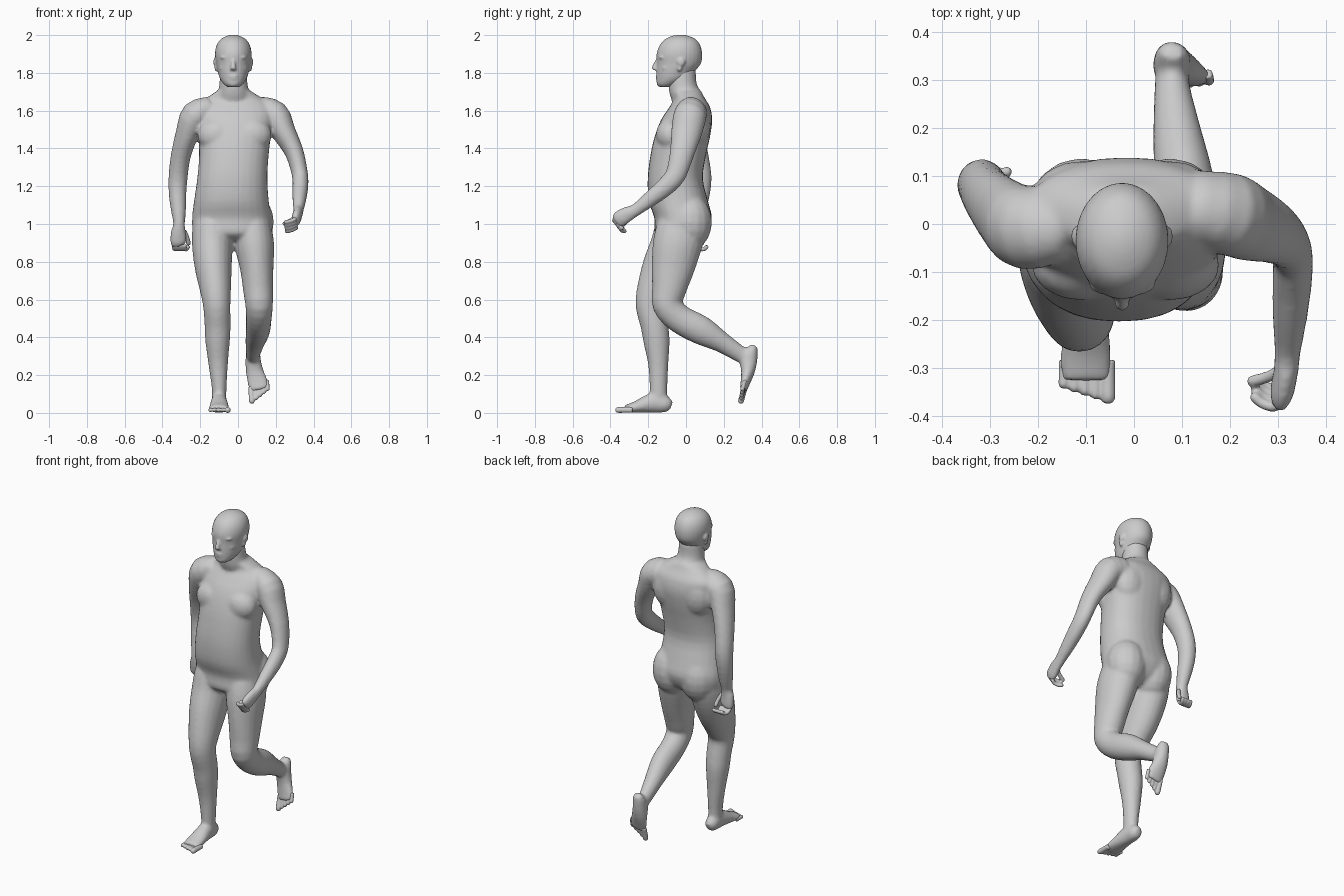
import bpy, bmesh
from math import sin, cos, pi
from mathutils import Vector, Matrix

def spline(a, b, c, d, t):
    return 0.5 * (2*b + (c-a)*t + (2*a-5*b+4*c-d)*t*t + (3*b-a-3*c+d)*t**3)

def tube(bm, rings, side=(1, 0, 0), flat=False, n=20, box=1.0, steps=3):
    """Loft ellipses (x, y, z, half width along side, half depth) along a smooth path."""
    R = [rings[0]] + list(rings) + [rings[-1]]
    pts = [[spline(*v, s/steps) for v in zip(*R[i:i+4])]
           for i in range(len(rings)-1) for s in range(steps)] + [list(rings[-1])]
    P = [Vector(p[:3]) for p in pts]
    loops = []
    for i, p in enumerate(pts):
        t = Vector((0, 0, 1)) if flat else (P[min(i+1, len(P)-1)] - P[max(i-1, 0)]).normalized()
        u = Vector(side)
        u = (u - t * u.dot(t)).normalized()
        w = t.cross(u)
        ring = []
        for k in range(n):
            c, s = cos(2*pi*k/n), sin(2*pi*k/n)
            c, s = (abs(c)**box * (1 if c > 0 else -1), abs(s)**box * (1 if s > 0 else -1))
            ring.append(bm.verts.new(P[i] + u*(p[3]*c) + w*(p[4]*s)))
        loops.append(ring)
    for a, b in zip(loops, loops[1:]):
        for k in range(n):
            bm.faces.new((a[k], a[(k+1) % n], b[(k+1) % n], b[k]))
    bm.faces.new(loops[0][::-1])
    bm.faces.new(loops[-1])

def blob(bm, loc, size):
    m = Matrix.Translation(loc) @ Matrix.Diagonal((*size, 1))
    bmesh.ops.create_uvsphere(bm, u_segments=16, v_segments=10, radius=1, matrix=m)

def digit(bm, pts, r):
    """Finger or toe: thin tube with a rounded tip."""
    a, b = Vector(pts[-2]), Vector(pts[-1])
    rings = [(*p, r, r) for p in pts] + [(*(b + (b-a).normalized()*r*0.7), r*0.4, r*0.4)]
    tube(bm, rings, side=(0.6, 0.5, 0.62), n=10)

def finish(bm, name, voxel, smooth):
    """Fuse the overlapping pieces into one skin."""
    bmesh.ops.recalc_face_normals(bm, faces=bm.faces)
    me = bpy.data.meshes.new(name)
    bm.to_mesh(me)
    bm.free()
    ob = bpy.data.objects.new(name, me)
    bpy.context.collection.objects.link(ob)
    r = ob.modifiers.new("fuse", 'REMESH')
    r.mode, r.voxel_size, r.use_smooth_shade = 'VOXEL', voxel, True
    s = ob.modifiers.new("soften", 'SMOOTH')
    s.factor, s.iterations = 0.5, smooth

# --- body: torso and neck
bm = bmesh.new()
tube(bm, [(-.03, -.03, .91, .10, .08), (-.03, -.03, .95, .20, .135), (-.033, -.015, 1.03, .21, .152),
          (-.035, -.04, 1.12, .198, .157), (-.03, -.057, 1.24, .186, .146), (-.022, -.042, 1.36, .184, .147),
          (-.018, -.02, 1.46, .192, .147), (-.015, .003, 1.55, .205, .136), (-.018, .02, 1.62, .205, .107),
          (-.02, .02, 1.665, .15, .08), (-.022, .0, 1.705, .088, .08)], flat=True, n=28, box=.88)
tube(bm, [(-.022, .02, 1.64, .10, .09), (-.022, .0, 1.69, .085, .088), (-.024, -.018, 1.74, .075, .075),
          (-.025, -.02, 1.82, .07, .073)], flat=True)
for x in (-.11, .075):
    blob(bm, (x, -.085, 1.47), (.105, .075, .09))      # chest
    blob(bm, (x, .02, 1.01), (.115, .118, .15))        # seat
    blob(bm, (x, .05, 1.53), (.105, .082, .13))        # shoulder blade
# left arm and palm
tube(bm, [(.12, .04, 1.60, .07, .08), (.195, .022, 1.575, .078, .088), (.24, .004, 1.49, .065, .083),
          (.298, -.02, 1.38, .05, .066), (.328, -.055, 1.26, .043, .055), (.33, -.112, 1.195, .042, .05),
          (.325, -.19, 1.132, .037, .042), (.32, -.265, 1.075, .028, .034), (.316, -.31, 1.052, .026, .042),
          (.308, -.35, 1.028, .025, .045), (.303, -.374, 1.012, .017, .036)])
# right arm and palm
tube(bm, [(-.15, .0, 1.60, .07, .08), (-.225, -.008, 1.575, .078, .088), (-.268, .018, 1.48, .062, .08),
          (-.303, .056, 1.36, .053, .064), (-.317, .08, 1.25, .051, .056), (-.32, .077, 1.16, .047, .05),
          (-.315, .06, 1.07, .04, .043), (-.312, .045, 1.0, .031, .035), (-.316, .045, .955, .041, .03),
          (-.316, .05, .905, .044, .026), (-.312, .056, .885, .037, .019)])
# right leg (standing) and foot
tube(bm, [(-.125, -.01, 1.07, .095, .11), (-.133, -.03, .98, .108, .132), (-.136, -.06, .88, .107, .131),
          (-.13, -.113, .76, .097, .123), (-.118, -.168, .64, .081, .096), (-.112, -.186, .56, .072, .08),
          (-.108, -.167, .46, .069, .073), (-.108, -.156, .38, .065, .07), (-.105, -.147, .26, .052, .054),
          (-.1, -.146, .14, .04, .047), (-.1, -.146, .06, .037, .046)])
tube(bm, [(-.1, -.078, .035, .022, .024), (-.1, -.105, .044, .038, .044), (-.1, -.16, .055, .042, .055),
          (-.1, -.21, .046, .047, .046), (-.1, -.27, .03, .054, .03), (-.1, -.325, .02, .054, .02)])
# left leg (lifted behind) and foot
tube(bm, [(.065, -.01, 1.07, .085, .11), (.075, -.025, .98, .102, .13), (.088, -.048, .88, .104, .13),
          (.10, -.07, .76, .088, .113), (.107, -.09, .65, .08, .091), (.112, -.098, .57, .073, .079),
          (.11, -.035, .498, .068, .076), (.105, .08, .437, .064, .077), (.09, .19, .373, .051, .055),
          (.08, .28, .315, .038, .045), (.08, .325, .29, .034, .04)])
tube(bm, [(.08, .36, .358, .022, .018), (.08, .352, .335, .035, .03), (.08, .332, .28, .041, .047),
          (.088, .328, .22, .047, .037), (.103, .315, .165, .054, .026), (.113, .303, .12, .053, .019)],
     side=(.92, 0, .4))
finish(bm, "body", .009, 9)

# --- head with nose, brow, cheeks, lips and ears
bm = bmesh.new()
tube(bm, [(-.025, -.108, 1.725, .03, .032), (-.025, -.096, 1.74, .05, .058), (-.025, -.07, 1.77, .071, .086),
          (-.025, -.054, 1.81, .083, .102), (-.025, -.038, 1.85, .091, .117), (-.025, -.035, 1.90, .097, .121),
          (-.025, -.032, 1.945, .089, .108), (-.025, -.03, 1.977, .068, .083), (-.025, -.03, 1.995, .037, .045),
          (-.025, -.03, 2.002, .01, .012)], flat=True, n=28)
tube(bm, [(-.025, -.145, 1.88, .009, .01), (-.025, -.157, 1.855, .010, .012), (-.025, -.168, 1.826, .015, .014),
          (-.025, -.158, 1.814, .016, .01)], flat=True, n=12)
blob(bm, (-.025, -.14, 1.783), (.032, .022, .009))
blob(bm, (-.025, -.139, 1.77), (.028, .022, .008))
blob(bm, (-.025, -.132, 1.744), (.026, .024, .02))
for s in (-1, 1):
    blob(bm, (-.025 + s*.035, -.122, 1.882), (.036, .026, .012))
    blob(bm, (-.025 + s*.036, -.124, 1.857), (.016, .016, .010))
    blob(bm, (-.025 + s*.045, -.1, 1.826), (.03, .032, .024))
    blob(bm, (-.025 + s*.095, -.026, 1.857), (.011, .022, .024))
    blob(bm, (-.025 + s*.09, -.034, 1.828), (.010, .014, .022))
finish(bm, "head", .006, 5)

# --- toes: five per foot, big toe first
def toes(name, ball, fwd, out):
    bm = bmesh.new()
    ball, fwd, out = Vector(ball), Vector(fwd).normalized(), Vector(out).normalized()
    for i in range(5):
        p = ball + out * (.022 * (i - 1.9) - (.004 if i == 0 else 0))
        digit(bm, [p - fwd*.035, p + fwd*.01, p + fwd*(.046 - .007*i)], .0155 if i == 0 else .0115)
    finish(bm, name, .005, 2)

toes("right_toes", (-.1, -.318, .0155), (0, -1, 0), (-1, 0, 0))
toes("left_toes", (.113, .303, .122), (0.05, -.3, -1), (.92, 0, .4))

# --- fingers: four curled fingers and a thumb per hand
def fingers(name, first, step, curl, thumb):
    bm = bmesh.new()
    for i in range(4):
        p = Vector(first) + Vector(step) * i
        digit(bm, [p] + [p + Vector(c) for c in curl], .011)
    digit(bm, [Vector(t) for t in thumb], .012)
    finish(bm, name, .005, 2)

fingers("left_fingers", (.308, -.373, 1.032), (.002, .012, -.016),
        [(-.018, -.008, -.012), (-.042, 0, -.02), (-.058, .014, -.022)],
        [(.312, -.30, 1.045), (.28, -.318, 1.02), (.245, -.328, 1.0)])
fingers("right_fingers", (-.284, .055, .89), (-.019, 0, 0),
        [(.003, .016, -.02), (.012, .04, -.024), (.02, .056, -.01)],
        [(-.285, .05, .965), (-.268, .07, .925), (-.262, .085, .895)])
